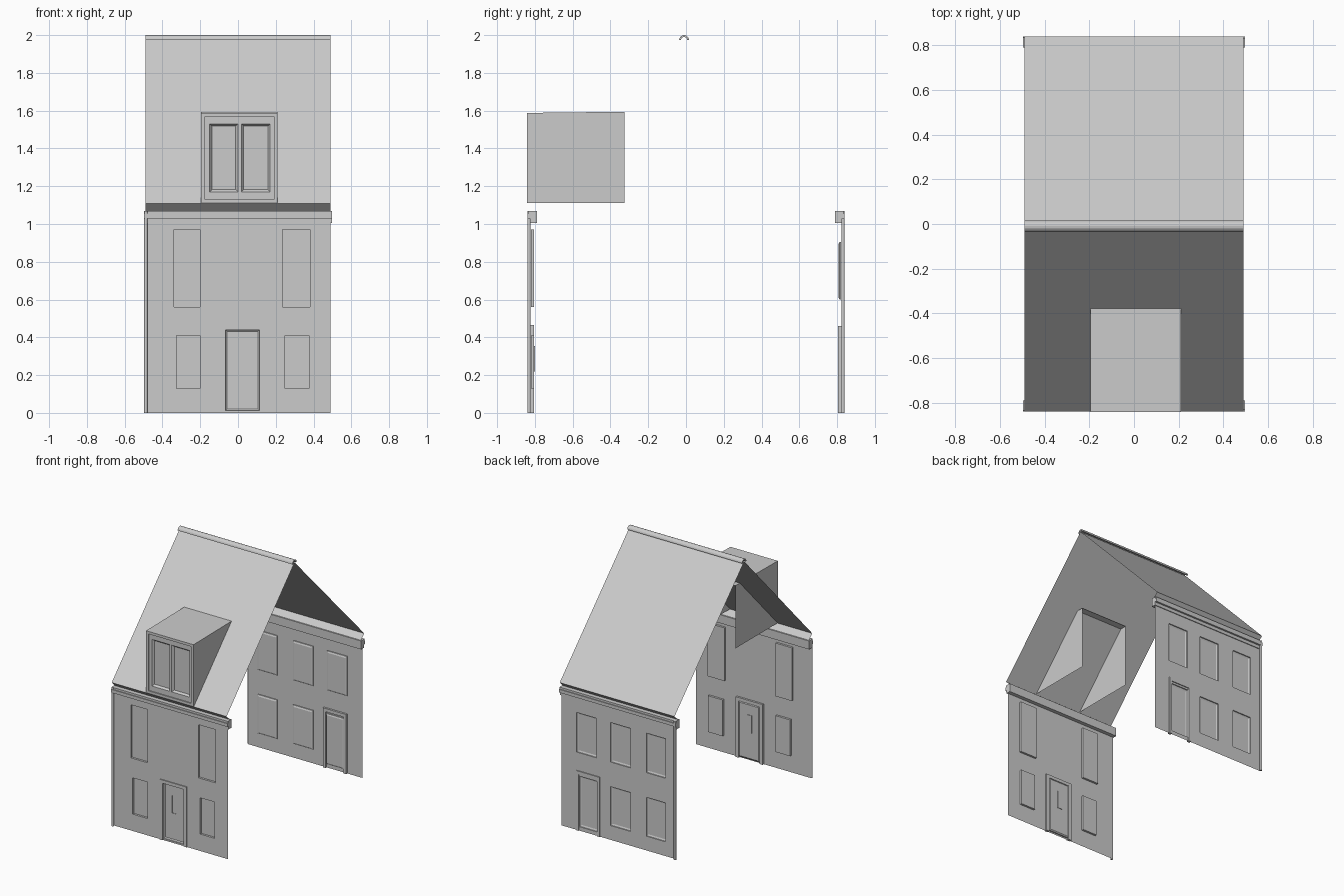
import bpy, bmesh, math
from mathutils import Vector

cube = bpy.data.objects.get("Cube")
if cube:
    bpy.data.objects.remove(cube)

grey = bpy.data.materials.new("plain_grey")
grey.use_nodes = True
colour = (0.6, 0.6, 0.6, 1)
grey.diffuse_color = colour
grey.node_tree.nodes["Principled BSDF"].inputs["Base Color"].default_value = colour

HALF = 0.49      # half the house width
WALL = 0.82      # wall plane distance from the centre


def finish(name, bm):
    mesh = bpy.data.meshes.new(name)
    bm.to_mesh(mesh)
    bm.free()
    mesh.materials.append(grey)
    obj = bpy.data.objects.new(name, mesh)
    bpy.context.collection.objects.link(obj)
    return obj


def panel(name, y, out, x_range, z_range, openings):
    """Flat wall facing out (-1 front, 1 back); openings are stepped in or out."""
    xs = sorted(set(x_range).union(*[o[:2] for o in openings]))
    zs = sorted(set(z_range).union(*[o[2:4] for o in openings]))
    bm = bmesh.new()
    grid = [[bm.verts.new((x, y, z)) for x in xs] for z in zs]
    for low, high in zip(grid, grid[1:]):
        for i in range(len(xs) - 1):
            loop = [low[i], low[i + 1], high[i + 1], high[i]]
            bm.faces.new(loop if out < 0 else loop[::-1])
    for x0, x1, z0, z1, steps in openings:
        bm.normal_update()
        inside = []
        for f in bm.faces:
            c = f.calc_center_median()
            if x0 < c.x < x1 and z0 < c.z < z1 and f.normal.y * out > 0.9:
                inside.append(f)
        for thickness, depth in steps:
            bmesh.ops.inset_region(bm, faces=inside, thickness=thickness,
                                   depth=depth, use_even_offset=True)
            bm.normal_update()
    return finish(name, bm)


def extrude_profile(name, points, x0, x1, closed=False):
    """Sweep a (y, z) profile along x; open profiles give a thin sheet."""
    bm = bmesh.new()
    a = [bm.verts.new((x0, y, z)) for y, z in points]
    b = [bm.verts.new((x1, y, z)) for y, z in points]
    n = len(points)
    for i in range(n if closed else n - 1):
        j = (i + 1) % n
        bm.faces.new((a[i], b[i], b[j], a[j]))
    if closed:
        bm.faces.new(a)
        bm.faces.new(b[::-1])
        bmesh.ops.recalc_face_normals(bm, faces=bm.faces)
    return finish(name, bm)


def box(name, x0, x1, y0, y1, z0, z1):
    return extrude_profile(name, [(y0, z0), (y1, z0), (y1, z1), (y0, z1)], x0, x1, True)


# Front wall with recessed windows and door
recess = [(0, -0.016)]
front_openings = [(-0.34, -0.2, 0.56, 0.97, recess), (0.235, 0.38, 0.56, 0.97, recess),
                  (-0.325, -0.2, 0.13, 0.41, recess), (0.25, 0.375, 0.13, 0.41, recess),
                  (-0.065, 0.115, 0.012, 0.44, [(0, -0.01), (0.008, -0.006)]),
                  (0.0, 0.04, 0.22, 0.355, [(0, -0.004)])]
panel("front_wall", -WALL, -1, (-HALF, HALF), (0, 1.02), front_openings)

# Back wall with six recessed openings
columns = [(-0.40, -0.235), (-0.10, 0.07), (0.19, 0.36)]
framed = [(0, -0.008), (0.012, -0.005)]
back_openings = [(x0, x1, 0.6, 0.905, framed) for x0, x1 in columns]
back_openings += [(x0, x1, 0.11, 0.41, framed) for x0, x1 in columns[:2]]
back_openings.append((0.185, 0.335, 0.03, 0.42, framed))
panel("back_wall", WALL, 1, (-HALF, HALF), (0, 1.02), back_openings)

# Door surrounds: two posts and a lintel
for name, side, x0, x1, width, top in (("front_door", -1, -0.09, 0.14, 0.025, 0.465),
                                       ("back_door", 1, 0.16, 0.36, 0.022, 0.46)):
    y0, y1 = sorted((side * (WALL - 0.015), side * (WALL + 0.007)))
    box(name + "_post_right", x0, x0 + width, y0, y1, 0, top - 0.02)
    box(name + "_post_left", x1 - width, x1, y0, y1, 0, top - 0.02)
    box(name + "_lintel", x0, x1, y0, y1, top - 0.025, top)

# Stepped cornices and downpipes on both long sides
cornice = [(0.79, 1.005), (0.826, 1.005), (0.826, 1.03), (0.84, 1.03),
           (0.84, 1.055), (0.834, 1.055), (0.834, 1.07), (0.79, 1.07)]
for label, side in (("front", -1), ("back", 1)):
    extrude_profile(label + "_cornice", [(side * y, z) for y, z in cornice],
                    -0.497, 0.497, True)
    bm = bmesh.new()
    bmesh.ops.create_cone(bm, cap_ends=True, segments=12, radius1=0.009,
                          radius2=0.009, depth=1.07)
    bmesh.ops.translate(bm, verts=bm.verts, vec=Vector((-0.488, side * 0.831, 0.535)))
    pipe = finish(label + "_downpipe", bm)
    for poly in pipe.data.polygons:
        poly.use_smooth = abs(poly.normal.z) < 0.5

# Thin gable roof with tucked-under eaves
extrude_profile("roof", [(-0.80, 1.07), (-0.84, 1.108), (-0.01, 1.98),
                         (0.84, 1.108), (0.80, 1.07)], -HALF, HALF)

# Half-round ridge cap
arc = [math.pi * i / 10 for i in range(11)]
ridge = [(-0.01 + r * math.cos(t), 1.974 + r * math.sin(t))
         for r, ts in ((0.026, arc), (0.016, arc[::-1])) for t in ts]
extrude_profile("ridge_cap", ridge, -HALF, HALF, True)

# Dormer: window front, open-backed cheeks and flat top
left, right, low, high, nose, tail = 0.21, -0.195, 1.11, 1.588, -0.842, -0.325
pane = [(0.012, -0.015)]
panel("dormer_window", nose, -1, (right, left), (low, high),
      [(-0.175, 0.19, 1.13, 1.568, [(0, -0.008)]),
       (-0.15, 0.0, 1.17, 1.53, pane), (0.018, 0.17, 1.17, 1.53, pane)])
extrude_profile("dormer_top", [(nose, high), (tail, high + 0.006)], right, left)
for name, x, flip in (("dormer_cheek_left", left, False), ("dormer_cheek_right", right, True)):
    bm = bmesh.new()
    outline = [(nose, low), (tail, low), (tail, high + 0.006), (nose, high)]
    verts = [bm.verts.new((x, y, z)) for y, z in outline]
    bm.faces.new(verts[::-1] if flip else verts)
    finish(name, bm)
